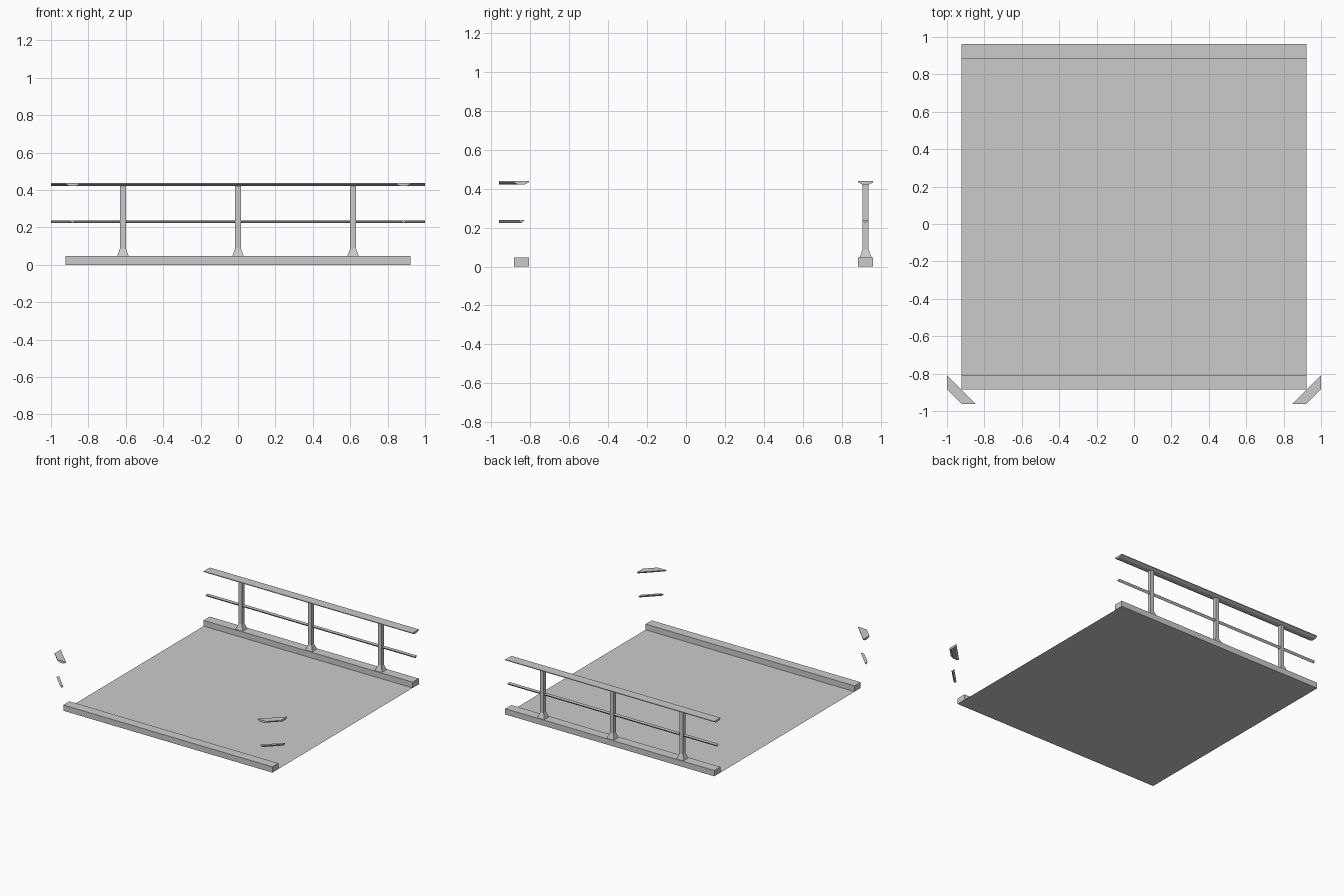
import bpy, bmesh

cube = bpy.data.objects.get("Cube")
if cube:
    bpy.data.objects.remove(cube)

U = 1 / 13  # module: the model is 26 modules wide

grey = bpy.data.materials.new("light_grey")
grey.use_nodes = True
colour = (0.6, 0.6, 0.6, 1)
grey.diffuse_color = colour
grey.node_tree.nodes["Principled BSDF"].inputs["Base Color"].default_value = colour


def loft(name, rings, closed=True):
    """Join matching rings of points (in modules) into a solid."""
    bm = bmesh.new()
    loops = [[bm.verts.new([c * U for c in p]) for p in ring] for ring in rings]
    for a, b in zip(loops, loops[1:]):
        for i in range(len(a)):
            j = (i + 1) % len(a)
            bm.faces.new((a[i], a[j], b[j], b[i]))
    if closed:
        bm.faces.new(loops[0])
        bm.faces.new(loops[-1])
    bmesh.ops.recalc_face_normals(bm, faces=bm.faces)
    mesh = bpy.data.meshes.new(name)
    bm.to_mesh(mesh)
    bm.free()
    mesh.materials.append(grey)
    obj = bpy.data.objects.new(name, mesh)
    bpy.context.collection.objects.link(obj)
    return obj


def square(x, y, z, half):
    return [(x - half, y - half, z), (x + half, y - half, z),
            (x + half, y + half, z), (x - half, y + half, z)]


# Cross-sections as (offset, height)
CURB = [(-0.5, 0), (0.5, 0), (0.5, 0.6), (-0.5, 0.6)]
HANDRAIL = [(-0.5, 5.7), (0.5, 5.7), (0.5, 5.62), (0.22, 5.48), (-0.22, 5.48), (-0.5, 5.62)]
MID_RAIL = [(-0.2, 3.1), (0.2, 3.1), (0, 2.9)]


def straight(name, section, y):
    loft(name, [[(x, y + o, z) for o, z in section] for x in (-12, 12)])


def diagonal(name, section, side):
    # Mitred piece running between the side plane and the front plane
    at_side = [(side * 13, -11 + o, z) for o, z in section]
    at_front = [(side * (11.5 - o), -12.5, z) for o, z in section]
    loft(name, [at_side, at_front])


# Deck: a thin sheet between the curbs
mesh = bpy.data.meshes.new("deck")
mesh.from_pydata([(x * U, y * U, 0) for x, y in
                  ((-12, -10.5), (12, -10.5), (12, 11.5), (-12, 11.5))], [], [(0, 1, 2, 3)])
mesh.materials.append(grey)
bpy.context.collection.objects.link(bpy.data.objects.new("deck", mesh))

# Curbs and back railing
straight("front_curb", CURB, -11)
straight("back_curb", CURB, 12)
straight("back_handrail", HANDRAIL, 12)
straight("back_mid_rail", MID_RAIL, 12)

# Posts with flared feet
for label, x in (("right", -8), ("centre", 0), ("left", 8)):
    loft(label + "_post", [square(x, 12, z, h) for z, h in
                           ((0.6, 0.4), (1.15, 0.2), (5.5, 0.2))])

# Short mitred rails at the front corners
for label, side in (("right", -1), ("left", 1)):
    diagonal(label + "_corner_handrail", HANDRAIL, side)
    diagonal(label + "_corner_mid_rail", MID_RAIL, side)
